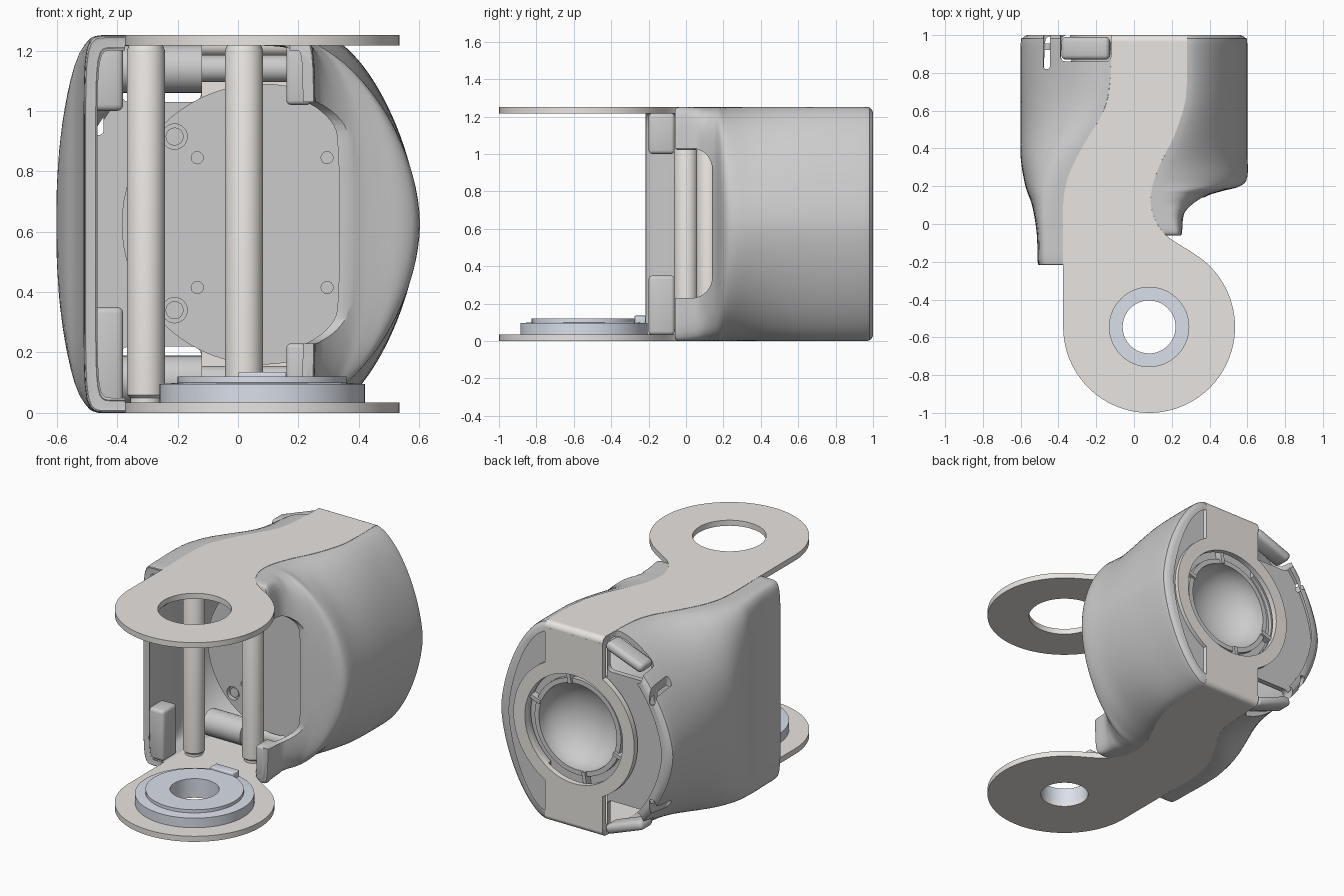
import bpy, bmesh
from math import sin, cos, pi, radians, asin, degrees
from mathutils import Vector, Matrix

if "Cube" in bpy.data.objects:
    bpy.data.objects.remove(bpy.data.objects["Cube"])

ZC, CX, CY = 0.625, 0.08, -0.545      # mid height, bearing centre


def material(name, c):
    m = bpy.data.materials.new(name)
    m.diffuse_color = (*c, 1)
    m.use_nodes = True
    m.node_tree.nodes["Principled BSDF"].inputs["Base Color"].default_value = m.diffuse_color
    return m


PLATE = material("warm_metal", (0.81, 0.78, 0.75))
STEEL = material("blue_steel", (0.70, 0.74, 0.82))


def from_bm(name, bm, mat=None):
    bmesh.ops.recalc_face_normals(bm, faces=bm.faces)
    me = bpy.data.meshes.new(name)
    bm.to_mesh(me)
    bm.free()
    ob = bpy.data.objects.new(name, me)
    bpy.context.collection.objects.link(ob)
    if mat:
        me.materials.append(mat)
    return ob


def catmull(pts, n=5):
    out = []
    for i in range(len(pts) - 1):
        p = [Vector(pts[max(0, min(len(pts) - 1, i + k))]) for k in (-1, 0, 1, 2)]
        for j in range(n):
            t = j / n
            out.append(tuple(0.5 * (2 * p[1] + (p[2] - p[0]) * t + (2 * p[0] - 5 * p[1] + 4 * p[2] - p[3]) * t * t
                                    + (3 * p[1] - p[0] - 3 * p[2] + p[3]) * t ** 3)))
    return out + [tuple(pts[-1])]


def arc(cx, cy, r, a0, a1, n=48):
    return [(cx + r * cos(radians(a0 + (a1 - a0) * i / n)), cy + r * sin(radians(a0 + (a1 - a0) * i / n)))
            for i in range(n + 1)]


def skin(name, loops, mat=None):
    """Bridge equal closed loops and cap both ends."""
    bm = bmesh.new()
    rows = [[bm.verts.new(p) for p in lp] for lp in loops]
    n = len(rows[0])
    for a, b in zip(rows, rows[1:]):
        for i in range(n):
            bm.faces.new((a[i], a[(i + 1) % n], b[(i + 1) % n], b[i]))
    bm.faces.new(rows[0])
    bm.faces.new(rows[-1])
    return from_bm(name, bm, mat)


def box(name, x, y, z, bevel=0.0, mat=None, rot=None):
    bm = bmesh.new()
    bmesh.ops.create_cube(bm, size=1)
    bmesh.ops.scale(bm, vec=(x[1] - x[0], y[1] - y[0], z[1] - z[0]), verts=bm.verts)
    if bevel:
        bmesh.ops.bevel(bm, geom=bm.edges[:], offset=bevel, segments=3, profile=0.5, affect='EDGES')
    if rot:
        bmesh.ops.rotate(bm, matrix=rot, verts=bm.verts)
    bmesh.ops.translate(bm, vec=(sum(x) / 2, sum(y) / 2, sum(z) / 2), verts=bm.verts)
    return from_bm(name, bm, mat)


def lathe(name, prof, origin, axis='Z', mat=None, seg=64, closed=False):
    """Revolve (radius, height) points about an axis through origin."""
    bm = bmesh.new()
    vs = [bm.verts.new((r, 0, h)) for r, h in prof]
    for a, b in zip(vs, vs[1:] + ([vs[0]] if closed else [])):
        if a != b:
            bm.edges.new((a, b))
    bmesh.ops.spin(bm, geom=bm.verts[:] + bm.edges[:], cent=(0, 0, 0), axis=(0, 0, 1), angle=2 * pi, steps=seg)
    bmesh.ops.remove_doubles(bm, verts=bm.verts, dist=1e-5)
    if axis != 'Z':
        m = Matrix.Rotation(pi / 2, 3, 'Y') if axis == 'X' else Matrix.Rotation(-pi / 2, 3, 'X')
        bmesh.ops.rotate(bm, matrix=m, verts=bm.verts)
    bmesh.ops.translate(bm, vec=origin, verts=bm.verts)
    return from_bm(name, bm, mat)


def rod(name, r, h0, h1, origin, axis='Z', mat=None, seg=32):
    return lathe(name, [(0, h0), (r, h0), (r, h1), (0, h1)], origin, axis, mat, seg)


def cut(target, cutters):
    for c in cutters:
        c.hide_render = True
        m = target.modifiers.new("cut", 'BOOLEAN')
        m.operation, m.solver, m.object = 'DIFFERENCE', 'EXACT', c
        bpy.context.view_layer.objects.active = target
        bpy.ops.object.modifier_apply(modifier=m.name)


def discard(obs):
    for o in obs:
        bpy.data.objects.remove(o)


def mz(z, up):
    return z if not up else (2 * ZC - z[1], 2 * ZC - z[0])


# Swept plate outline
LEFT = catmull([(-.375, -.54), (-.375, -.2), (-.375, .1), (-.345, .26), (-.26, .43), (-.17, .58), (-.13, .72), (-.12, .965)])
RIGHT = catmull([(.28, .965), (.28, .75), (.265, .62), (.21, .46), (.14, .32), (.095, .19), (.095, .07), (.16, -.05), (.30, -.145)])
outline = LEFT + RIGHT + arc(CX, CY, .455, 60, -179, 60)[1:]
for name, z0, hole in (("bottom_plate", 0, .14), ("top_plate", 1.217, .21)):
    plate = skin(name, [[(x, y, z) for x, y in outline] for z in (z0, z0 + .035)], PLATE)
    c = rod("hole_cutter", hole, z0 - .1, z0 + .1, (CX, CY, 0), seg=64)
    cut(plate, [c])
    discard([c])

# Back strap with ring, bent into both plates
a = degrees(asin(.2 / .42))
strap = ([(-.12, 1.215)] + arc(CX, ZC, .42, 90 + a, 270 - a, 32) + [(-.12, .035), (.28, .035)]
         + arc(CX, ZC, .42, -90 + a, 90 - a, 32) + [(.28, 1.215)])
back = skin("back_strap", [[(x, y, z) for x, z in strap] for y in (.965, 1.0)], PLATE)
ring_cut = rod("ring_cutter", .34, .8, 1.1, (CX, 0, ZC), 'Y', seg=64)
cut(back, [ring_cut])
for z in (.035, 1.217):
    rod("strap_bend", .035, -.12, .28, (0, .965, z), 'X', PLATE)


# Side shells: rounded sections lofted front to back
def edge_x(curve, y):
    c = sorted((q, p) for p, q in curve)
    for (y0, x0), (y1, x1) in zip(c, c[1:]):
        if y0 <= y <= y1 and y1 > y0:
            return x0 + (x1 - x0) * (y - y0) / (y1 - y0)
    return c[-1][1] if y > c[-1][0] else c[0][1]


def section(xe, xo, p, h, y, n=48):
    pts = []
    for i in range(n + 1):
        t = pi / 2 - pi * i / n
        r = (abs(cos(t)) ** p + abs(sin(t)) ** p) ** (-1 / p)
        pts.append((xe + (xo - xe) * max(0, cos(t)) * r, y, ZC + h * sin(t) * r))
    return pts


def shell(name, curve, stations):
    loops, t = [], .035
    for y, xo, p, h in catmull(stations, 4):
        xe = edge_x(curve, y)
        s = 1 if xo > xe else -1
        loops.append(section(xe, xo, p, h, y) + section(xe, xo - s * t, p, h - t, y)[::-1])
    return skin(name, loops)


right = shell("right_shell", RIGHT, [
    (-.06, .25, 9, .61), (-.04, .255, 9, .625), (.05, .265, 7, .625), (.1, .31, 4.2, .625), (.15, .39, 3.1, .625),
    (.175, .47, 2.6, .625), (.2, .56, 2.1, .625), (.25, .6, 1.85, .625), (.4, .6, 1.65, .625), (.7, .6, 1.6, .625),
    (.95, .6, 1.6, .625), (.985, .59, 1.6, .615), (1, .565, 1.6, .595)])
left = shell("left_shell", LEFT, [
    (-.215, -.5, 9, .61), (-.2, -.51, 9, .625), (-.05, -.515, 9, .625), (.1, -.54, 6, .625), (.2, -.575, 4, .625),
    (.35, -.6, 2.8, .625), (.5, -.6, 2.1, .625), (.7, -.6, 1.8, .625), (.95, -.6, 1.65, .625),
    (.985, -.59, 1.65, .615), (1, -.565, 1.65, .595)])

# Window behind the right prongs
win = ([(-.3, .23), (.0, .23)] + arc(.03, .34, .11, -90, 0, 10) + arc(.03, .92, .11, 0, 90, 10) + [(-.3, 1.03)])
c = skin("window_cutter", [[(x, y, z) for y, z in win] for x in (0.0, .7)])
cut(right, [c])
discard([c])

# Closing walls at the back, opened around the motor
right_wall = skin("right_back_wall", [section(.28, .58, 1.6, .61, y) for y in (.94, .975)])
left_wall = skin("left_back_wall", [section(-.12, -.58, 1.65, .61, y) for y in (.92, .955)])
for o in (right_wall, left_wall):
    cut(o, [ring_cut])
discard([ring_cut])

# Slots and clip notches, mirrored top and bottom
cutters = []
for up in (0, 1):
    cutters.append(box("slot_cutter", (-.48, -.445), (.82, 1.1), mz((-.1, .33), up), .015))
    cutters.append(box("notch_cutter", (-.39, -.121), (.86, 1.1), mz((-.1, .22), up), .03))
for o in (left, left_wall):
    cut(o, cutters)
discard(cutters)

for up in (0, 1):
    s = 1 if up else -1
    # Clip arms, prongs, front tabs and cable tubes
    box("clip_arm", (-.39, -.12), (.87, .99), mz((.06, .12), up), .025, rot=Matrix.Rotation(-s * .36, 3, 'Y'))
    box("right_prong", (.16, .243), (-.055, .06), mz((.032, .23), up), .015)
    box("left_front_tab", (-.49, -.38), (-.2, -.06), mz((.032, .35 if not up else .25), up), .02)
    zt = mz((.03, .19), up)
    rod("wide_tube", .08, -.38, -.12, (0, .27, sum(zt) / 2), 'X')
    zt = mz((.06, .16), up)
    rod("narrow_tube", .045, -.12, .2, (0, .3, sum(zt) / 2), 'X')

# Motor body with bowl at the back
bowl = [(.27 * cos(radians(k)), .955 - .2 * sin(radians(k))) for k in range(0, 90, 9)] + [(0, .755)]
motor = lathe("motor_body", [(0, .25), (.465, .25), (.465, .6), (.42, .82), (.40, .93), (.30, .93), (.30, .96),
                             (.27, .96)] + bowl, (CX, 0, ZC), 'Y', seg=72)
holes = [rod("screw_cutter", .02, .2, .27, (x, 0, z), 'Y', seg=16) for x in (-.135, .295) for z in (.415, .845)]
holes += [rod("screw_cutter", .042, .2, .28, (-.21, 0, z), 'Y', seg=24) for z in (.34, .915)]
cut(motor, holes)
discard(holes)
for z in (.34, .915):
    rod("screw_head", .03, .262, .30, (-.21, 0, z), 'Y', seg=16)
for k in (20, 80, 200, 260):
    q = radians(k)
    x, z = CX + .315 * cos(q), ZC + .315 * sin(q)
    box("ring_tab", (x - .045, x + .045), (.92, .975), (z - .012, z + .012), rot=Matrix.Rotation(-q, 3, 'Y'))

# Vertical spacer rods
for x, y in ((-.305, 0), (.02, .12)):
    lathe("spacer_rod", [(0, .03), (.052, .03), (.052, .05), (.063, .06), (.063, 1.2), (.055, 1.22), (0, 1.22)],
          (x, y, 0), mat=PLATE, seg=32)

# Stepped bearing on the bottom plate
lathe("bearing", [(.14, .005), (.14, .12), (.28, .12), (.28, .1), (.34, .095), (.34, .034), (.2, .034), (.2, .005)],
      (CX, CY, 0), mat=STEEL, closed=True)
box("bearing_key", (0, .16), (-.275, -.215), (.09, .135), .005, STEEL)

# Smooth shading with crisp edges
for o in bpy.data.objects:
    o.select_set(True)
bpy.context.view_layer.objects.active = motor
bpy.ops.object.shade_smooth_by_angle(angle=radians(35))
